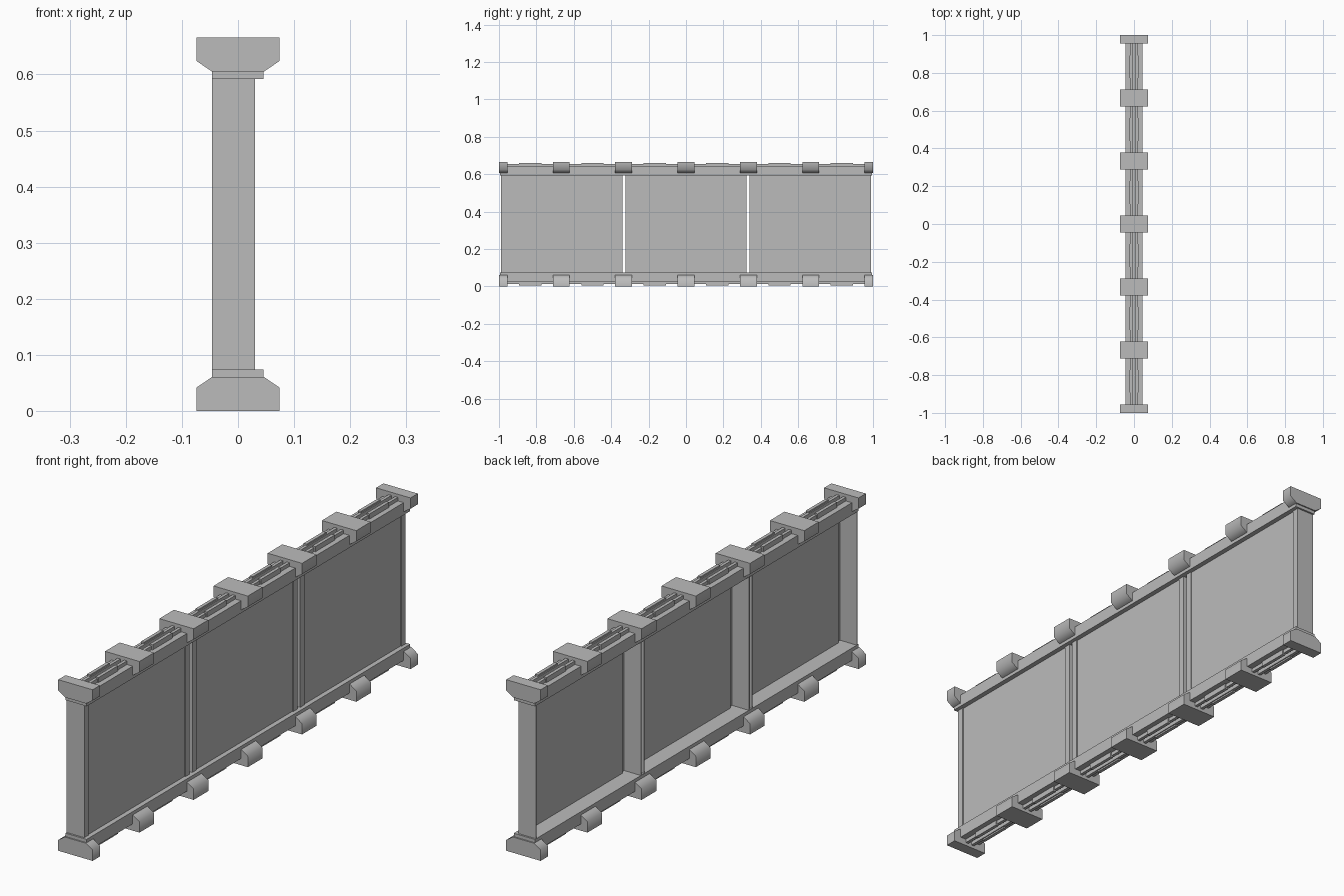
import bpy, bmesh, math
from mathutils import Matrix

cube = bpy.data.objects.get("Cube")
if cube:
    bpy.data.objects.remove(cube, do_unlink=True)

HEIGHT = 0.666
grey = bpy.data.materials.new("plain_grey")
grey.use_nodes = True
grey.diffuse_color = (0.5, 0.5, 0.5, 1)
grey.node_tree.nodes["Principled BSDF"].inputs["Base Color"].default_value = (0.5, 0.5, 0.5, 1)


def add_prism(bm, profile, y0, y1):
    """Extrude an xz profile from y0 to y1."""
    face = bm.faces.new([bm.verts.new((x, y0, z)) for x, z in profile])
    out = bmesh.ops.extrude_face_region(bm, geom=[face])
    verts = [v for v in out["geom"] if isinstance(v, bmesh.types.BMVert)]
    bmesh.ops.translate(bm, verts=verts, vec=(0, y1 - y0, 0))


def add_box(bm, x0, x1, y0, y1, z0, z1):
    add_prism(bm, [(x0, z0), (x1, z0), (x1, z1), (x0, z1)], y0, y1)


def finish(name, bm, smooth=False, flip=False):
    if flip:
        bmesh.ops.transform(bm, verts=bm.verts,
                            matrix=Matrix.Translation((0, 0, HEIGHT)) @ Matrix.Diagonal((1, 1, -1, 1)))
    bmesh.ops.recalc_face_normals(bm, faces=bm.faces)
    mesh = bpy.data.meshes.new(name)
    bm.to_mesh(mesh)
    bm.free()
    mesh.materials.append(grey)
    obj = bpy.data.objects.new(name, mesh)
    bpy.context.collection.objects.link(obj)
    if smooth:
        bpy.ops.object.select_all(action="DESELECT")
        obj.select_set(True)
        bpy.context.view_layer.objects.active = obj
        bpy.ops.object.shade_smooth_by_angle(angle=math.radians(60))


# Clip cross-section: wide cap with sloped hooks onto the rail
half = [(0.074, HEIGHT), (0.074, 0.624), (0.046, 0.605)]
clip_profile = half + [(-x, z) for x, z in reversed(half)]
clip_spans = [(max(-1, k / 3 - 0.045), min(1, k / 3 + 0.045)) for k in range(-3, 4)]

for level, flip in (("top", False), ("bottom", True)):
    # Rail
    bm = bmesh.new()
    add_box(bm, -0.046, 0.045, -0.995, 0.995, 0.592, 0.64)
    finish(level + "_rail", bm, flip=flip)

    # Twin ridges, raised and spread midway between clips
    bm = bmesh.new()
    for side in (-1, 1):
        for (_, start), (end, _) in zip(clip_spans, clip_spans[1:]):
            mid = (start + end) / 2
            add_box(bm, side * 0.008, side * 0.020, start, end, 0.63, 0.654)
            add_box(bm, side * 0.012, side * 0.025, mid - 0.06, mid + 0.06, 0.63, 0.66)
    finish(level + "_ridges", bm, flip=flip)

    # Clips
    bm = bmesh.new()
    for y0, y1 in clip_spans:
        add_prism(bm, clip_profile, y0, y1)
    finish(level + "_clips", bm, smooth=True, flip=flip)

# Three bays, each with thin channel posts and a recessed panel
low, high = 0.07, HEIGHT - 0.07
for k, place in zip((-1, 0, 1), ("front", "middle", "back")):
    centre, reach = k * 0.664, 0.324
    bm = bmesh.new()
    for side in (-1, 1):
        edge = centre + side * reach
        add_box(bm, -0.046, 0.030, edge, edge - side * 0.003, low, high)
        add_box(bm, 0.026, 0.030, edge, edge - side * 0.026, low, high)
    finish(place + "_posts", bm)
    bm = bmesh.new()
    add_box(bm, 0.018, 0.026, centre - reach + 0.024, centre + reach - 0.024, low, high)
    finish(place + "_panel", bm)
